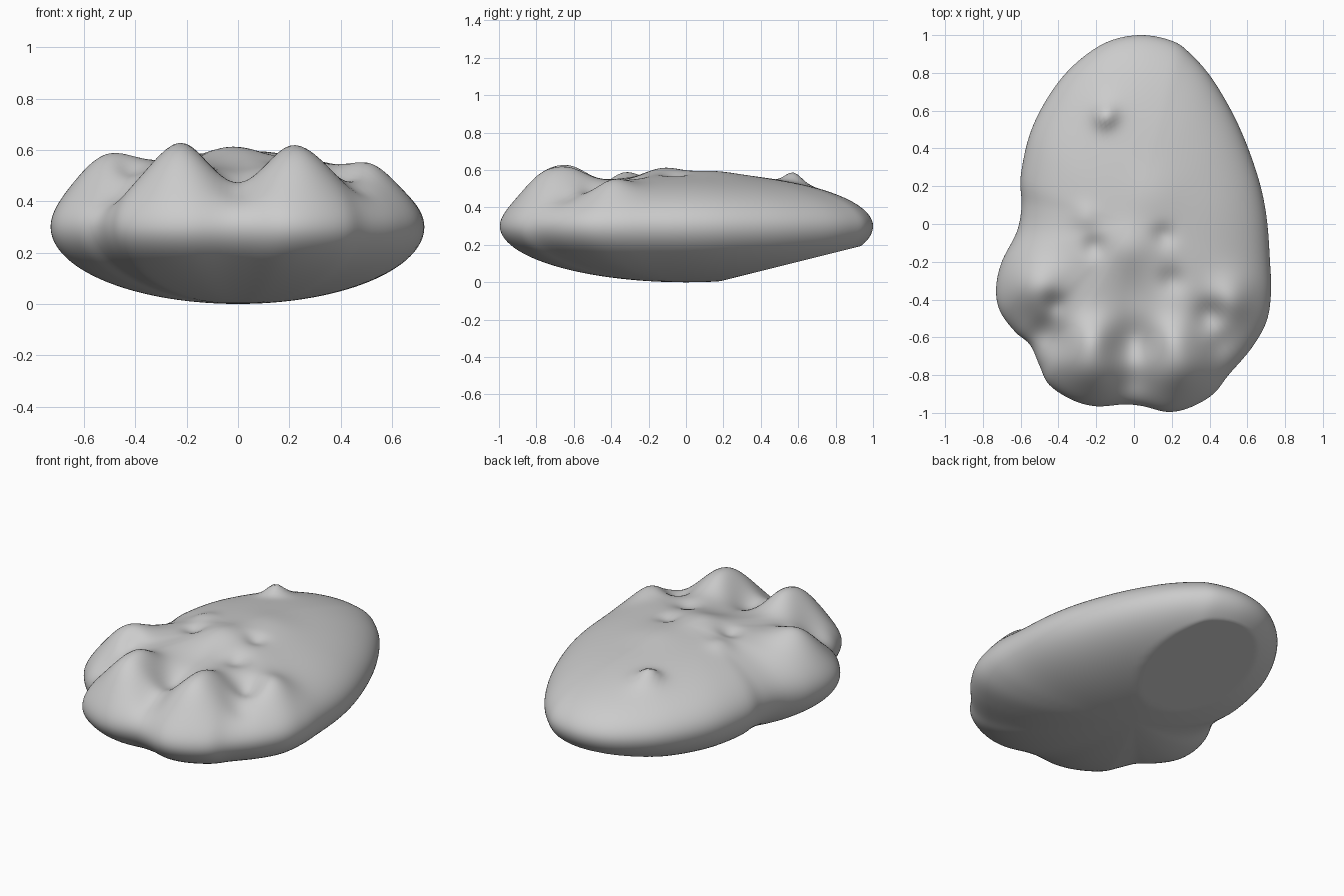
import bpy, bmesh, math
from mathutils import Vector

if "Cube" in bpy.data.objects:
    bpy.data.objects.remove(bpy.data.objects["Cube"])

# Plan outline of the body, clockwise from the back
OUTLINE = [(.03, 1), (.2, .97), (.3, .90), (.42, .76), (.55, .53), (.65, .27), (.7, .05),
           (.72, -.2), (.725, -.37), (.70, -.52), (.62, -.66), (.5, -.8), (.42, -.9),
           (.3, -.97), (.18, -.995), (.05, -.965), (-.05, -.955), (-.2, -.965),
           (-.33, -.93), (-.45, -.85), (-.5, -.75), (-.55, -.64), (-.63, -.57),
           (-.71, -.46), (-.73, -.34), (-.7, -.2), (-.62, -.04), (-.595, .1),
           (-.6, .25), (-.55, .48), (-.45, .68), (-.32, .84), (-.15, .96)]

# Knobs and hollows on the top: x, y, height, radius
BUMPS = [(-.24, -.76, .13, .16), (.24, -.76, .12, .16),
         (-.22, -.60, .06, .11), (.21, -.60, .05, .11),
         (-.52, -.34, .09, .15), (.52, -.40, .06, .12),
         (-.15, .57, .05, .06), (-.15, .61, .02, .10),
         (-.02, -.12, .03, .12), (-.26, .04, .02, .07), (.1, .15, .015, .15),
         (-.21, -.12, -.03, .06), (.16, -.06, -.025, .06), (.2, -.30, -.03, .07),
         (0, -.62, -.07, .12), (0, -.84, -.03, .09), (0, -.4, -.03, .15),
         (-.45, -.60, -.05, .10), (.40, -.48, -.05, .08), (.46, -.64, -.02, .07),
         (-.42, -.42, -.03, .06)]


def spline(a, b, c, d, t):
    return b + .5 * t * ((c - a) + t * ((2*a - 5*b + 4*c - d) + t * (3*(b - c) + d - a)))


def smooth_outline(steps):
    p = [Vector(q) for q in OUTLINE]
    n = len(p)
    return [spline(p[i-1], p[i], p[(i+1) % n], p[(i+2) % n], k / steps)
            for i in range(n) for k in range(steps)]


def top_z(x, y, r):
    z = .3 + .285 * math.sqrt(max(0, 1 - r*r))
    fade = math.sqrt(max(0, 1 - r**8))
    return z + fade * sum(h * math.exp(-((x-bx)**2 + (y-by)**2) / w**2)
                          for bx, by, h, w in BUMPS)


def bottom_z(x, y, r):
    z = .3 - .3 * math.sqrt(max(0, 1 - r*r))
    return max(z, .25 * (y - .2) + .01)   # flat slanted facet under the back


# Body: concentric rings from the top centre, round the rim, to the bottom centre
rim = smooth_outline(5)
RINGS = 56
bm = bmesh.new()
rings = []
for j in range(1, 2 * RINGS):
    r = math.sin(math.pi / 2 * j / RINGS)
    height = top_z if j <= RINGS else bottom_z
    rings.append([bm.verts.new((p.x*r, p.y*r, height(p.x*r, p.y*r, r))) for p in rim])
top = bm.verts.new((0, 0, top_z(0, 0, 0)))
base = bm.verts.new((0, 0, 0))
n = len(rim)
for i in range(n):
    k = (i + 1) % n
    bm.faces.new((top, rings[0][k], rings[0][i]))
    bm.faces.new((base, rings[-1][i], rings[-1][k]))
    for a, b in zip(rings, rings[1:]):
        bm.faces.new((a[i], a[k], b[k], b[i]))
bmesh.ops.recalc_face_normals(bm, faces=bm.faces)
mesh = bpy.data.meshes.new("lumpy_body")
bm.to_mesh(mesh)
bm.free()
mesh.shade_smooth()
body = bpy.data.objects.new("lumpy_body", mesh)
bpy.context.collection.objects.link(body)
